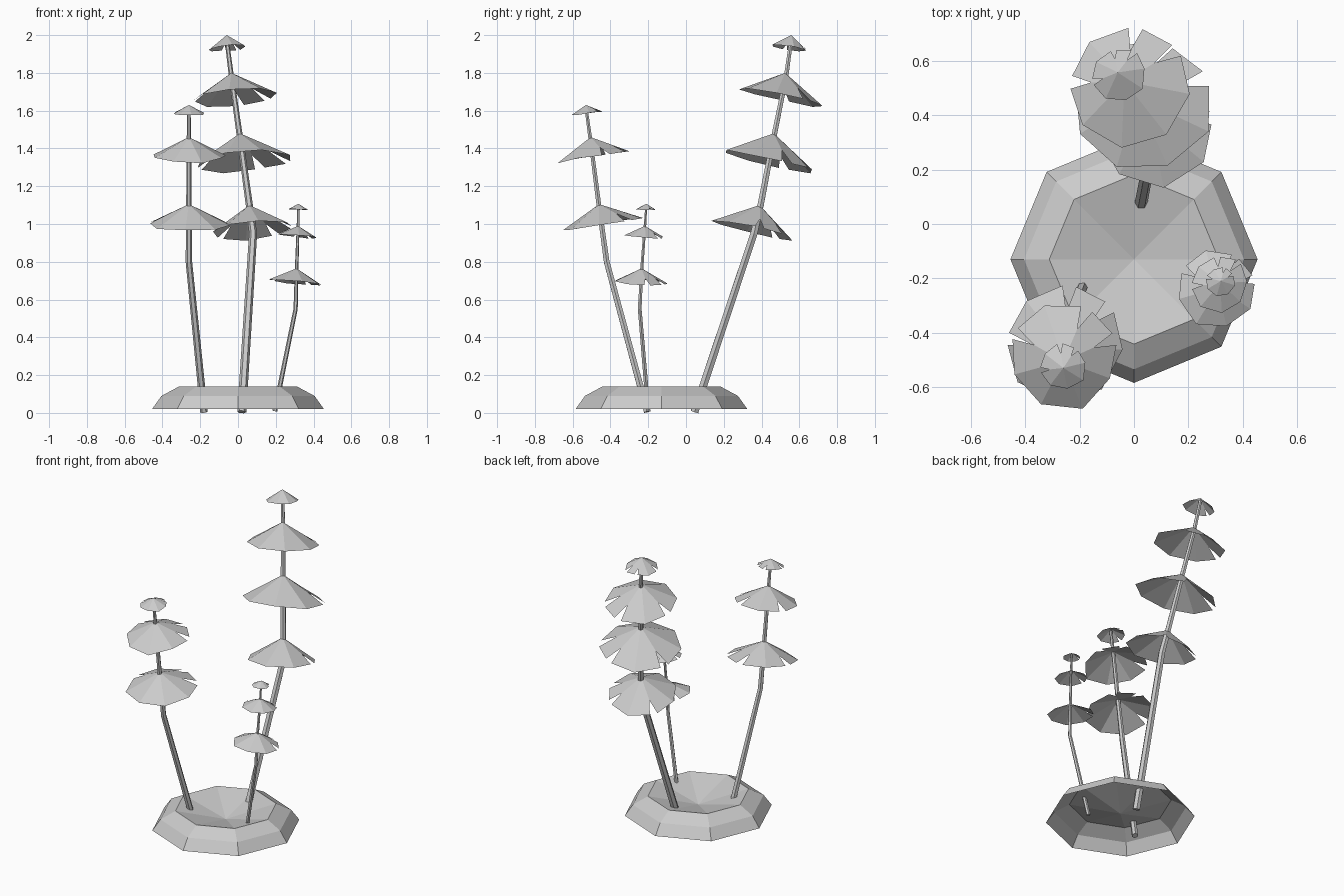
import bpy, bmesh, math, random
from mathutils import Vector

cube = bpy.data.objects.get("Cube")
if cube:
    bpy.data.objects.remove(cube, do_unlink=True)

# One pale grey for everything
grey = bpy.data.materials.new("pale_grey")
grey.use_nodes = True
grey.diffuse_color = (0.6, 0.6, 0.6, 1)
grey.node_tree.nodes["Principled BSDF"].inputs["Base Color"].default_value = (0.6, 0.6, 0.6, 1)


def finish(name, bm):
    mesh = bpy.data.meshes.new(name)
    bm.to_mesh(mesh)
    bm.free()
    mesh.materials.append(grey)
    obj = bpy.data.objects.new(name, mesh)
    bpy.context.collection.objects.link(obj)
    return obj


def ring(bm, centre, axis, radius, sides):
    """Ring of vertices around a point, square to the axis."""
    u = axis.cross(Vector((0, 1, 0))).normalized() * -1
    v = axis.cross(u)
    turns = [math.tau * i / sides for i in range(sides)]
    return [bm.verts.new(centre + radius * (u * math.cos(a) + v * math.sin(a))) for a in turns]


def bridge(bm, low, high):
    for i in range(len(low)):
        j = (i + 1) % len(low)
        bm.faces.new((low[i], low[j], high[j], high[i]))


def fan(bm, rim, apex):
    for i in range(len(rim)):
        bm.faces.new((rim[i], rim[(i + 1) % len(rim)], apex))


def dish():
    """Open-bottomed octagonal mound with a sunken floor."""
    bm = bmesh.new()
    profile = [(0.455, 0.02), (0.405, 0.09), (0.312, 0.14)]
    up = Vector((0, 0, 1))
    rings = [ring(bm, Vector((0, -0.13, z)), up, r, 8) for r, z in profile]
    for low, high in zip(rings, rings[1:]):
        bridge(bm, low, high)
    fan(bm, rings[-1], bm.verts.new((0, -0.13, 0.06)))
    finish("base_dish", bm)


def stem(name, path, thick, thin):
    """Tapered tube along a bent path."""
    bm = bmesh.new()
    points = [Vector(p) for p in path]
    rings = []
    for i, p in enumerate(points):
        axis = (points[min(i + 1, len(points) - 1)] - points[max(i - 1, 0)]).normalized()
        t = i / (len(points) - 1)
        rings.append(ring(bm, p, axis, thick + (thin - thick) * t, 6))
    for low, high in zip(rings, rings[1:]):
        bridge(bm, low, high)
    bm.faces.new(rings[0][::-1])
    bm.faces.new(rings[-1])
    finish(name, bm)


def cap(name, apex, lean, radius, height, turn):
    """Umbrella of flat facets, with V notches cut along a few of the ridges."""
    bm = bmesh.new()
    axis = Vector((lean[0], lean[1], 1)).normalized()
    u = Vector((0, 1, 0)).cross(axis).normalized()
    v = axis.cross(u)
    top = Vector(apex)
    sides = 8

    def on_cone(angle, reach):
        side = u * math.cos(angle) + v * math.sin(angle)
        return bm.verts.new(top + reach * (side * radius - axis * height))

    tip = bm.verts.new(top)
    start, end = [], []
    for i in range(sides):
        a = math.radians(turn) + math.tau * i / sides
        reach = random.uniform(0.94, 1.06)
        if i in (0, 1, 3):
            inner = on_cone(a, 0.6)
            end.append([on_cone(a - 0.13, reach), inner])
            start.append([inner, on_cone(a + 0.1, reach)])
        else:
            rim = on_cone(a, reach)
            end.append([rim])
            start.append([rim])
    for i in range(sides):
        bm.faces.new([tip] + start[i] + end[(i + 1) % sides])
    finish(name, bm)


random.seed(4)
dish()

# Stems
stem("tall_stem", [(0.02, 0.045, 0.005), (0.08, 0.36, 0.95), (0.06, 0.395, 1.1),
                   (0.01, 0.465, 1.46), (-0.035, 0.53, 1.78), (-0.06, 0.558, 1.98)], 0.024, 0.011)
stem("middle_stem", [(-0.18, -0.205, 0.005), (-0.26, -0.42, 0.8), (-0.26, -0.46, 1.09),
                     (-0.26, -0.505, 1.44), (-0.26, -0.53, 1.62)], 0.02, 0.009)
stem("small_stem", [(0.195, -0.2, 0.01), (0.305, -0.245, 0.55), (0.31, -0.235, 0.75),
                    (0.318, -0.218, 0.98), (0.32, -0.21, 1.1)], 0.013, 0.006)

# Caps: apex, lean, radius, height, turn
groups = {
    "tall_cap": [((0.06, 0.39, 1.1), (-0.1, 0.25), 0.22, 0.14, 10),
                 ((0.01, 0.465, 1.48), (-0.1, 0.22), 0.255, 0.155, 25),
                 ((-0.035, 0.525, 1.8), (-0.1, 0.2), 0.22, 0.13, 40),
                 ((-0.06, 0.558, 2.0), (-0.1, 0.15), 0.1, 0.07, 60)],
    "middle_cap": [((-0.26, -0.46, 1.105), (0, -0.16), 0.21, 0.105, 40),
                   ((-0.26, -0.505, 1.46), (0, -0.16), 0.2, 0.105, 20),
                   ((-0.26, -0.53, 1.63), (0, -0.12), 0.085, 0.045, 55)],
    "small_cap": [((0.31, -0.235, 0.765), (0.1, 0.06), 0.145, 0.075, 15),
                  ((0.318, -0.218, 0.99), (0.08, 0.06), 0.105, 0.055, 50),
                  ((0.32, -0.21, 1.107), (0.04, 0.04), 0.053, 0.03, 30)],
}
for name, caps in groups.items():
    for number, settings in enumerate(caps, 1):
        cap(f"{name}_{number}", *settings)
